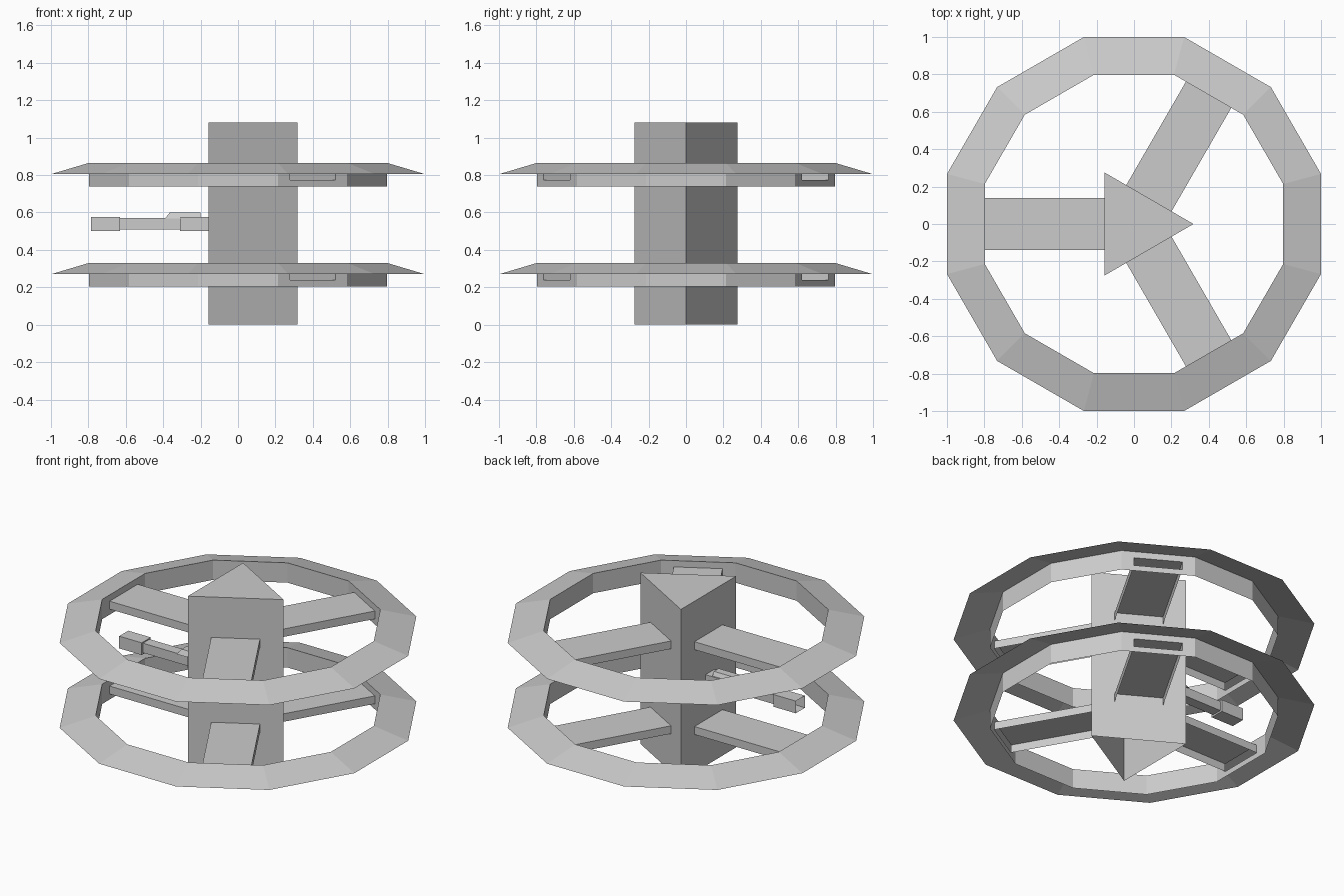
import bpy, bmesh, math
from mathutils import Matrix, Vector

cube = bpy.data.objects.get("Cube")
if cube:
    bpy.data.objects.remove(cube, do_unlink=True)

grey = bpy.data.materials.new("light_grey")
grey.use_nodes = True
colour = (0.6, 0.6, 0.6, 1)
grey.diffuse_color = colour
grey.node_tree.nodes["Principled BSDF"].inputs["Base Color"].default_value = colour

SIDES = 12
OUTER, INNER = 1.035, 0.826
APOTHEM = INNER * math.cos(math.pi / SIDES)
HALF_EDGE = INNER * math.sin(math.pi / SIDES)
SPOKE_HALF = 0.14
SPOKE_LOW, SPOKE_HIGH = 0.035, 0.085      # heights above a ring's lower edge
RIM, WALL_TOP = 0.065, 0.125
SPOKE_ANGLES = [60, 180, 300]


def finish(bm, name):
    bmesh.ops.remove_doubles(bm, verts=bm.verts, dist=0.0001)
    mesh = bpy.data.meshes.new(name)
    bm.to_mesh(mesh)
    bm.free()
    mesh.materials.append(grey)
    obj = bpy.data.objects.new(name, mesh)
    bpy.context.collection.objects.link(obj)
    return obj


def face(bm, points, turn=None):
    turn = turn or Matrix()
    return bm.faces.new([bm.verts.new(turn @ Vector(p)) for p in points])


def box(bm, x, y, z):
    size = Matrix.Diagonal((x[1] - x[0], y[1] - y[0], z[1] - z[0], 1))
    centre = Vector((sum(x) / 2, sum(y) / 2, sum(z) / 2))
    return bmesh.ops.create_cube(bm, size=1, matrix=Matrix.Translation(centre) @ size)["verts"]


# Central three-sided column, open underneath
bm = bmesh.new()
corners = [(0.318, 0), (-0.157, 0.275), (-0.157, -0.275)]
face(bm, [(x, y, 1.08) for x, y in corners])
for i, a in enumerate(corners):
    b = corners[(i + 1) % 3]
    face(bm, [(*a, 0), (*b, 0), (*b, 1.08), (*a, 1.08)])
finish(bm, "column")


# Thin ring: sloping skirt and upright inner wall with a slot at each spoke
def ring(name, base):
    bm = bmesh.new()
    reach = OUTER * math.cos(math.pi / SIDES)
    half = OUTER * math.sin(math.pi / SIDES)
    for i in range(SIDES):
        angle = i * 360 // SIDES
        turn = Matrix.Translation((0, 0, base)) @ Matrix.Rotation(math.radians(angle), 4, "Z")
        face(bm, [(reach, -half, RIM), (reach, half, RIM),
                  (APOTHEM, HALF_EDGE, WALL_TOP), (APOTHEM, -HALF_EDGE, WALL_TOP)], turn)

        def panel(y0, y1, z0, z1):
            face(bm, [(APOTHEM, y0, z0), (APOTHEM, y0, z1),
                      (APOTHEM, y1, z1), (APOTHEM, y1, z0)], turn)

        if angle in SPOKE_ANGLES:
            panel(-HALF_EDGE, -SPOKE_HALF, 0, WALL_TOP)
            panel(SPOKE_HALF, HALF_EDGE, 0, WALL_TOP)
            panel(-SPOKE_HALF, SPOKE_HALF, 0, SPOKE_LOW)
            panel(-SPOKE_HALF, SPOKE_HALF, SPOKE_HIGH, WALL_TOP)
        else:
            panel(-HALF_EDGE, HALF_EDGE, 0, WALL_TOP)
    finish(bm, name)


# Spoke: a channel open below and at its outer end
def spoke(name, base, angle):
    bm = bmesh.new()
    turn = Matrix.Translation((0, 0, base)) @ Matrix.Rotation(math.radians(angle), 4, "Z")
    x0, x1, w = 0.157, APOTHEM, SPOKE_HALF
    lo, hi = SPOKE_LOW, SPOKE_HIGH
    face(bm, [(x0, -w, hi), (x1, -w, hi), (x1, w, hi), (x0, w, hi)], turn)
    face(bm, [(x0, -w, lo), (x1, -w, lo), (x1, -w, hi), (x0, -w, hi)], turn)
    face(bm, [(x1, w, lo), (x0, w, lo), (x0, w, hi), (x1, w, hi)], turn)
    finish(bm, name)


for level, base in (("lower", 0.205), ("upper", 0.74)):
    ring(level + "_ring", base)
    for number, angle in enumerate(SPOKE_ANGLES, 1):
        spoke(f"{level}_spoke_{number}", base, angle)

# Side arm: root block, slim shaft and hollow end block
bm = bmesh.new()
box(bm, (-0.31, -0.155), (-0.06, 0.03), (0.5, 0.575))
finish(bm, "arm_root")

bm = bmesh.new()
box(bm, (-0.64, -0.3), (-0.048, 0.018), (0.51, 0.57))
finish(bm, "arm_shaft")

bm = bmesh.new()
box(bm, (-0.787, -0.63), (-0.06, 0.03), (0.5, 0.577))
bm.normal_update()
end = min(bm.faces, key=lambda f: f.calc_center_median().x)
bmesh.ops.inset_region(bm, faces=[end], thickness=0.012)
for v in end.verts:
    v.co.x += 0.08
finish(bm, "arm_end")

# Low cap with a sloping outer edge on the arm
bm = bmesh.new()
for v in box(bm, (-0.39, -0.2), (-0.055, 0.025), (0.568, 0.6)):
    if v.co.z > 0.58:
        v.co.y = -0.015 + (v.co.y + 0.015) * 0.6
        if v.co.x < -0.3:
            v.co.x += 0.025
finish(bm, "arm_cap")
